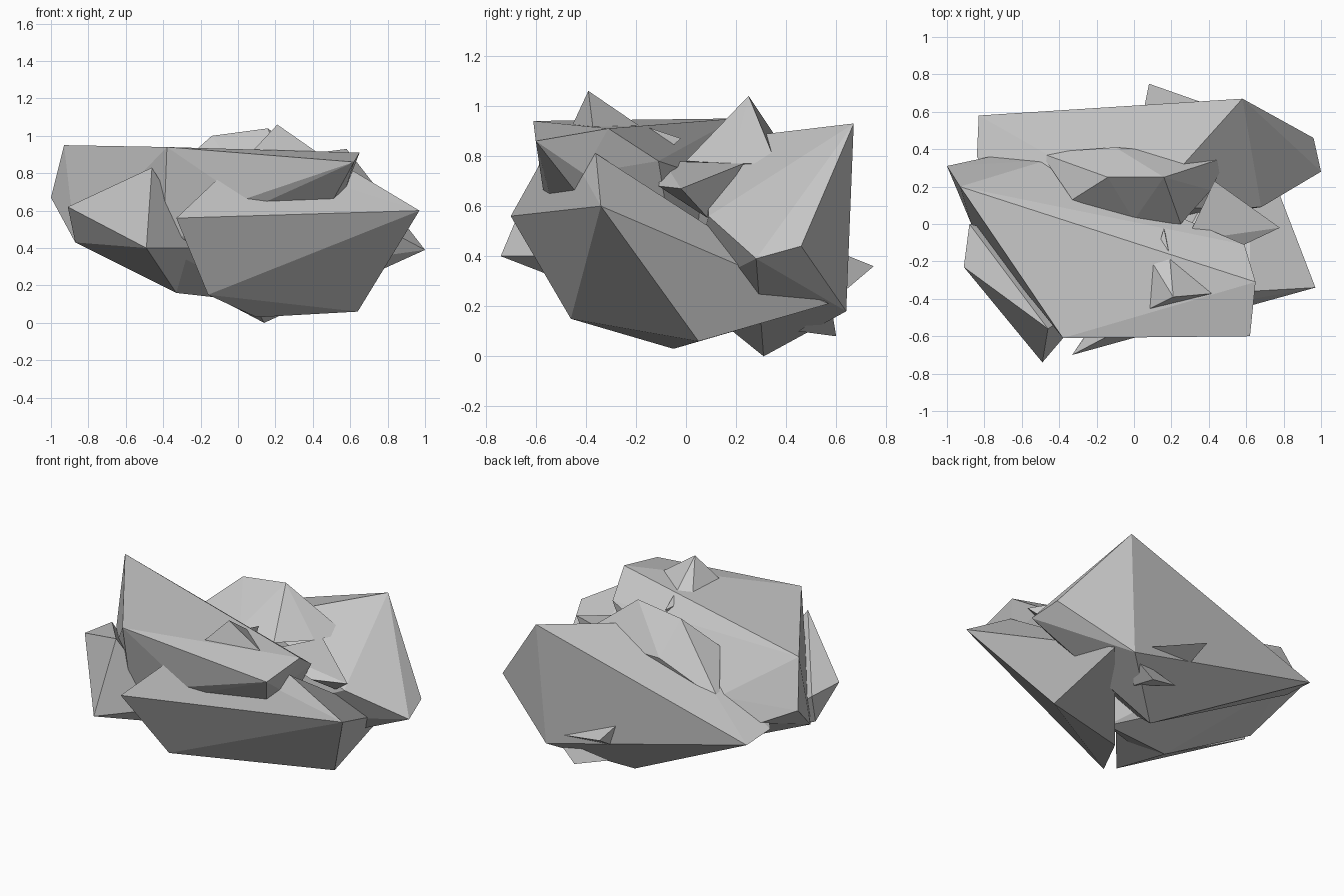
import bpy
import bmesh
from mathutils import Vector

# Start clean: remove only the default cube
default_cube = bpy.data.objects.get("Cube")
if default_cube:
    bpy.data.objects.remove(default_cube, do_unlink=True)


def make_material(name, colour):
    material = bpy.data.materials.new(name)
    material.use_nodes = True
    material.diffuse_color = colour
    shader = material.node_tree.nodes["Principled BSDF"]
    shader.inputs["Base Color"].default_value = colour
    shader.inputs["Roughness"].default_value = 0.9
    return material


stone_grey = make_material("stone grey", (0.58, 0.58, 0.58, 1))


def faceted_stone(name, *corners):
    """Flat-shaded convex chunk around a few corners given in hundredths."""
    mesh = bpy.data.meshes.new(name)
    chunk = bmesh.new()
    for corner in corners:
        chunk.verts.new(Vector(corner) / 100)
    bmesh.ops.convex_hull(chunk, input=chunk.verts[:])
    # Drop corners that ended up inside the chunk
    loose = [vert for vert in chunk.verts if not vert.link_faces]
    bmesh.ops.delete(chunk, geom=loose, context="VERTS")
    bmesh.ops.dissolve_limit(chunk, angle_limit=0.03,
                             verts=chunk.verts[:], edges=chunk.edges[:])
    bmesh.ops.recalc_face_normals(chunk, faces=chunk.faces[:])
    for face in chunk.faces:
        face.smooth = False
    chunk.to_mesh(mesh)
    chunk.free()
    mesh.materials.append(stone_grey)
    stone = bpy.data.objects.new(name, mesh)
    bpy.context.scene.collection.objects.link(stone)
    return stone


# Upper slab, tilted across the top and overhanging the front
faceted_stone("upper_slab",
              (-93, 20, 95), (-38, -61, 94), (65, -31, 91), (62, -60, 86),
              (3, -57, 66), (58, -41, 73), (59, -11, 78),
              (-100, 31, 67), (-77, 36, 55), (-47, 34, 63),
              (-87, 0, 43), (-33, -12, 16), (-40, -48, 40), (20, 0, 10))

# Lower front block, the wide wedge beneath the slab
faceted_stone("lower_front_block",
              (-33, -70, 56), (97, -34, 60), (-16, -46, 15), (64, 5, 6),
              (3, -51, 90), (62, -36, 81), (10, -5, 3), (62, 57, 21))

# Rear block with the tall corner
faceted_stone("rear_block",
              (58, 67, 93), (-83, 58, 51), (53, 64, 18), (14, 31, 0),
              (96, 46, 44), (100, 28, 39), (68, 9, 56),
              (5, 8, 86), (-84, 36, 53), (-60, 5, 58), (0, 0, 25))

# Side wedge reaching out at the front corner
faceted_stone("side_wedge",
              (-46, -56, 83), (-49, -74, 40), (-91, -23, 62), (-88, 0, 61),
              (-87, -5, 43), (-65, -40, 43), (-20, -40, 40), (-33, -12, 16))

# Central crest behind the slab
faceted_stone("crest",
              (-14, 25, 100), (16, 25, 104), (-33, 13, 83), (0, 2, 80),
              (25, 0, 78), (41, 18, 77), (50, 36, 77),
              (-50, 38, 62), (-10, 41, 80))

# Shoulder shard beside the crest
faceted_stone("shoulder_shard",
              (78, -2, 67), (43, 23, 77), (59, -11, 68), (28, -9, 78),
              (62, 9, 55))

# Small spikes breaking through the larger stones
faceted_stone("top_spike",
              (21, -39, 106), (7, -46, 91), (10, -21, 92),
              (19, -17, 91), (44, -37, 90))
faceted_stone("inner_spike",
              (16, -2, 87), (13, -13, 88), (19, -17, 92), (18, -10, 80))
faceted_stone("rear_spike",
              (8, 75, 36), (5, 60, 42), (45, 62, 25), (10, 60, 27))
faceted_stone("lower_rear_spike",
              (36, 60, 8), (15, 55, 14), (50, 58, 20), (38, 45, 10))
